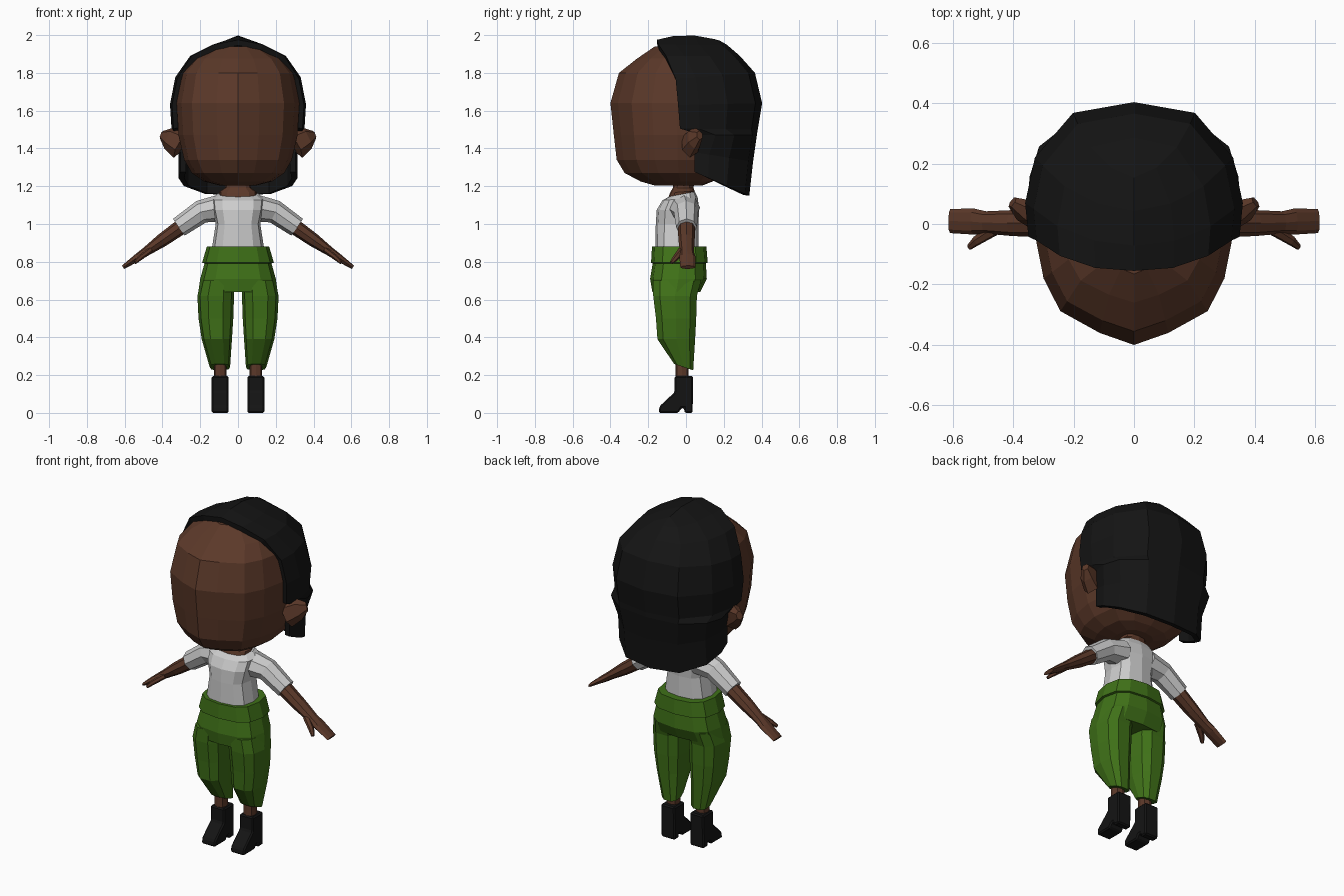
import bpy, bmesh
from math import cos, sin, pi
from mathutils import Vector

if "Cube" in bpy.data.objects:
    bpy.data.objects.remove(bpy.data.objects["Cube"])


def material(name, rgb):
    m = bpy.data.materials.new(name)
    m.diffuse_color = (*rgb, 1)
    m.use_nodes = True
    m.node_tree.nodes["Principled BSDF"].inputs["Base Color"].default_value = m.diffuse_color
    return m


skin = material("skin", (0.105, 0.04, 0.022))
black = material("black", (0.007, 0.007, 0.007))
green = material("green", (0.05, 0.165, 0.009))


def loft(name, rings, mat=None, closed=True, mirror=False):
    """Skin a stack of equal-length rings; closed rings get end caps."""
    bm = bmesh.new()
    rows = [[bm.verts.new(p) for p in r] for r in rings]
    n = len(rows[0])
    for a, b in zip(rows, rows[1:]):
        for i in range(n if closed else n - 1):
            j = (i + 1) % n
            bm.faces.new((a[i], a[j], b[j], b[i]))
    if closed:
        bm.faces.new(rows[0])
        bm.faces.new(rows[-1])
    bmesh.ops.remove_doubles(bm, verts=bm.verts, dist=0.0005)
    bmesh.ops.recalc_face_normals(bm, faces=bm.faces)
    mid = sum((v.co for v in bm.verts), Vector()) / len(bm.verts)
    if sum(f.normal.dot(f.calc_center_median() - mid) for f in bm.faces) < 0:
        bmesh.ops.reverse_faces(bm, faces=bm.faces)
    me = bpy.data.meshes.new(name)
    bm.to_mesh(me)
    bm.free()
    ob = bpy.data.objects.new(name, me)
    bpy.context.collection.objects.link(ob)
    if mat:
        me.materials.append(mat)
    if mirror:
        ob.modifiers.new("mirror", "MIRROR").use_mirror_merge = False
    return ob


def oval(w, f, b, zf, zb=None, cx=0, n=12, p=0.75):
    """Squarish level ring: half width, front y, back y, front z, back z."""
    zb = zf if zb is None else zb
    sq = lambda t: (abs(t) ** p) * (1 if t > 0 else -1)
    pts = []
    for i in range(n):
        c, s = sq(cos(2 * pi * i / n)), sq(sin(2 * pi * i / n))
        pts.append((cx + w * c, (f + b + (b - f) * s) / 2, zf + (zb - zf) * (s + 1) / 2))
    return pts


def tube(name, stations, mat=None, n=8):
    """Mirrored limb through (x, y, z, radius, y radius) stations."""
    ps = [Vector(s[:3]) for s in stations]
    rings = []
    for i, (p, s) in enumerate(zip(ps, stations)):
        t = (ps[min(i + 1, len(ps) - 1)] - ps[max(i - 1, 0)]).normalized()
        u = t.cross(Vector((0, 1, 0))).normalized()
        v = u.cross(t)
        rings.append([p + u * s[3] * cos(2 * pi * k / n) + v * s[4] * sin(2 * pi * k / n)
                      for k in range(n)])
    return loft(name, rings, mat, mirror=True)


# Head: rings of z, half width, front y, back y
def head_ring(z, w, f, b):
    half = [(0, f), (.35 * w, .9 * f), (.75 * w, .72 * f), (.92 * w, .45 * f), (w, .12 * f),
            (.93 * w, .55 * b), (.58 * w, .9 * b), (0, b)]
    return [(x, y, z) for x, y in half] + [(-x, y, z) for x, y in half[-2:0:-1]]


loft("head", [head_ring(*r) for r in (
    (1.205, .10, -.17, .09), (1.225, .18, -.24, .14), (1.27, .245, -.325, .20),
    (1.34, .285, -.367, .25), (1.47, .315, -.382, .32), (1.64, .325, -.40, .36),
    (1.80, .295, -.355, .31), (1.875, .235, -.26, .24), (1.94, .12, -.165, .14))], skin)

# Ears
tube("ear", [(.30, .02, 1.42, .08, .05), (.36, .045, 1.455, .065, .04),
             (.402, .072, 1.47, .025, .02)], skin, n=6)


# Hair: shell open at the face, rows of half width, front y, back y, front z, back z
def hair_row(w, f, b, zf, zb, bulge=0):
    half = [(w * x, f + (b - f) * u, zf + (zb - zf) * u + bulge * 4 * u * (1 - u))
            for x, u in ((.97, 0), (1, .25), (.91, .59), (.56, .92), (0, 1))]
    return half + [(-x, y, z) for x, y, z in half[-2::-1]]


hair = loft("hair", [hair_row(*r) for r in (
    (.315, .045, .335, 1.275, 1.15), (.315, .045, .355, 1.38, 1.33),
    (.345, .085, .375, 1.47, 1.47), (.352, -.032, .38, 1.505, 1.50),
    (.36, -.042, .403, 1.63, 1.64), (.332, -.055, .365, 1.77, 1.80),
    (.253, -.105, .285, 1.89, 1.89), (.133, -.145, .215, 1.95, 1.95),
    (0, -.155, .18, 1.975, 1.97, .027))], black, closed=False)
thick = hair.modifiers.new("thickness", "SOLIDIFY")
thick.thickness, thick.offset = 0.03, -1

# Neck
loft("neck", [oval(.10, -.10, .045, 1.12, 1.15), oval(.10, -.085, .045, 1.165, 1.175),
              oval(.07, -.07, .04, 1.19), oval(.065, -.06, .045, 1.24)], skin)

# Shirt body and sleeves
loft("shirt", [oval(.14, -.163, .065, .86), oval(.118, -.16, .065, 1.0),
               oval(.135, -.155, .07, 1.075), oval(.14, -.125, .062, 1.125, 1.14),
               oval(.11, -.09, .047, 1.145, 1.172)])
tube("sleeve", [(.09, -.01, 1.085, .072, .085), (.195, 0, 1.065, .062, .065),
                (.313, .003, .983, .054, .055)])

# Arms, hands and thumbs
tube("arm", [(.28, .003, 1.0, .042, .047), (.40, .003, .915, .036, .043),
             (.49, .005, .852, .024, .037), (.53, .008, .824, .021, .043),
             (.608, .01, .771, .011, .04)], skin)
tube("thumb", [(.465, -.02, .862, .016, .022), (.52, -.055, .82, .014, .017),
               (.545, -.077, .795, .008, .01)], skin, n=6)

# Trousers: waistband, hips, legs
loft("waistband", [oval(.165, -.18, .108, .88), oval(.19, -.185, .115, .795),
                   oval(.17, -.17, .10, .79)], green)
loft("trouser_hips", [oval(.175, -.175, .105, .80), oval(.20, -.19, .11, .71),
                      oval(.21, -.178, .075, .64)], green)
loft("trouser_leg", [oval(w, f, b, zf, zb, cx, 10) for w, f, b, zf, zb, cx in (
    (.088, -.18, .085, .70, .70, .108), (.097, -.178, .062, .62, .62, .118),
    (.092, -.163, .058, .50, .50, .117), (.08, -.155, .052, .39, .39, .112),
    (.054, -.065, .04, .26, .225, .096))], green, mirror=True)

# Lower legs
loft("lower_leg", [oval(.033, -.055, .012, z, None, .095, 8) for z in (.14, .30)],
     skin, mirror=True)

# Boots: side profile with heel, extruded across x
profile = [(-.06, .195), (-.06, .11), (-.14, .035), (-.145, 0), (-.04, 0), (-.025, .025),
           (-.01, .025), (-.008, 0), (.035, 0), (.038, .195)]
boot = loft("boot", [[(x, y, z) for y, z in profile] for x in (.05, .14)], black, mirror=True)
bev = boot.modifiers.new("bevel", "BEVEL")
bev.width, bev.segments = 0.008, 1
